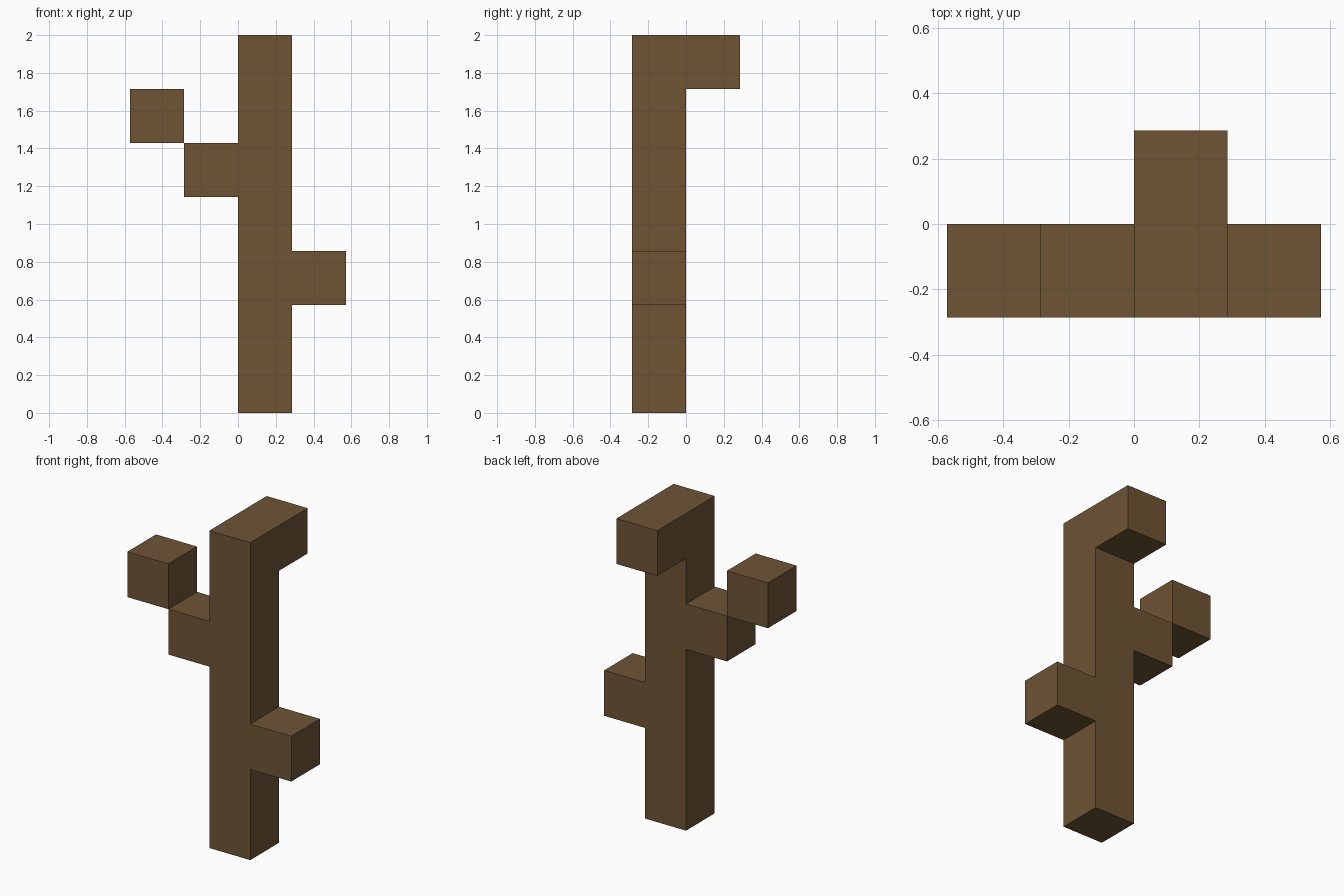
import bpy
import bmesh
from math import radians
from mathutils import Vector

default = bpy.data.objects.get("Cube")
if default:
    bpy.data.objects.remove(default, do_unlink=True)

U = 2 / 7  # edge of one block; the trunk is seven blocks tall

# Bark material
bark = bpy.data.materials.new("brown_bark")
bark.use_nodes = True
colour = (0.156, 0.089, 0.036, 1)
bark.diffuse_color = colour
shader = next(n for n in bark.node_tree.nodes if n.type == 'BSDF_PRINCIPLED')
shader.inputs["Base Color"].default_value = colour
shader.inputs["Roughness"].default_value = 0.9

# Each part is a list of block cells, counted from the model's centre
parts = {
    "trunk": [(0, -1, z) for z in range(7)],
    "left_branch": [(1, -1, 2)],
    "right_branch": [(-1, -1, 4)],
    "right_branch_tip": [(-2, -1, 5)],
    "back_branch": [(0, 0, 6)],
}
occupied = {cell for cells in parts.values() for cell in cells}


def build_part(name, cells):
    """Join the blocks of a part, leaving out faces hidden by a neighbour."""
    bm = bmesh.new()
    for cell in cells:
        centre = (Vector(cell) + Vector((0.5, 0.5, 0.5))) * U
        made = bmesh.ops.create_cube(bm, size=U)
        bmesh.ops.translate(bm, vec=centre, verts=made["verts"])
        faces = {f for v in made["verts"] for f in v.link_faces}
        hidden = []
        for face in faces:
            step = (face.calc_center_median() - centre) * 2 / U
            if tuple(c + round(s) for c, s in zip(cell, step)) in occupied:
                hidden.append(face)
        bmesh.ops.delete(bm, geom=hidden, context='FACES')
    bmesh.ops.remove_doubles(bm, verts=bm.verts[:], dist=0.001)
    # Merge coplanar block sides into long clean faces
    bmesh.ops.dissolve_limit(bm, angle_limit=radians(1),
                             verts=bm.verts[:], edges=bm.edges[:])
    mesh = bpy.data.meshes.new(name)
    bm.to_mesh(mesh)
    bm.free()
    mesh.materials.append(bark)
    bpy.context.collection.objects.link(bpy.data.objects.new(name, mesh))


for part_name, part_cells in parts.items():
    build_part(part_name, part_cells)
